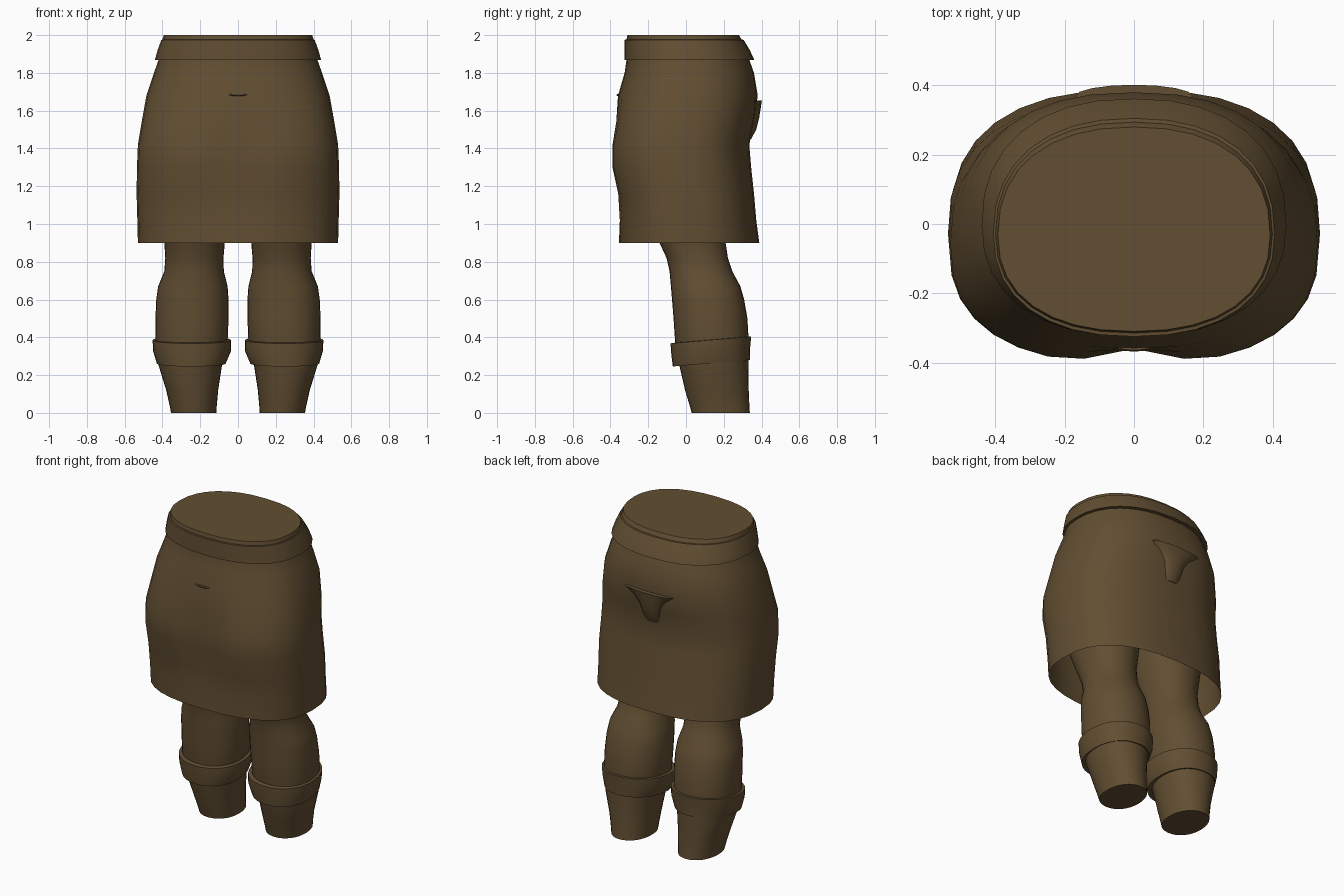
import bpy, bmesh, math

if "Cube" in bpy.data.objects:
    bpy.data.objects.remove(bpy.data.objects["Cube"])

brown = bpy.data.materials.new("dark brown cloth")
brown.diffuse_color = (0.122, 0.077, 0.032, 1)
brown.use_nodes = True
brown.node_tree.nodes["Principled BSDF"].inputs["Base Color"].default_value = brown.diffuse_color


def ring(z, x0, x1, y0, y1, n=2.0, dip=0.0, tilt=0.0, seg=32):
    """Rounded cross-section between x0..x1 and y0..y1, widest at 45% depth."""
    cx, rx = (x0 + x1) / 2, (x1 - x0) / 2
    cy = y0 + (y1 - y0) * 0.47
    pts = []
    for i in range(seg):
        a = 2 * math.pi * i / seg
        c, s = math.cos(a), math.sin(a)
        x = cx + rx * math.copysign(abs(c) ** (2 / n), c)
        ry = (y1 - cy) if s > 0 else (cy - y0)
        y = cy + ry * math.copysign(abs(s) ** (2 / n), s)
        if s < 0:
            y += dip * math.exp(-((x - cx) / 0.12) ** 2)
        pts.append((x, y, z + tilt * (y - cy)))
    return pts


def loft(name, rings, cap_start=False, cap_end=False, angle=40):
    """Skin a list of equal rings, with optional end caps."""
    bm = bmesh.new()
    rows = [[bm.verts.new(p) for p in r] for r in rings]
    n = len(rows[0])
    for a, b in zip(rows, rows[1:]):
        for i in range(n):
            j = (i + 1) % n
            bm.faces.new((a[i], a[j], b[j], b[i]))
    if cap_start:
        bm.faces.new(rows[0][::-1])
    if cap_end:
        bm.faces.new(rows[-1])
    me = bpy.data.meshes.new(name)
    bm.to_mesh(me)
    bm.free()
    me.materials.append(brown)
    ob = bpy.data.objects.new(name, me)
    bpy.context.collection.objects.link(ob)
    bpy.ops.object.select_all(action='DESELECT')
    ob.select_set(True)
    bpy.context.view_layer.objects.active = ob
    bpy.ops.object.shade_smooth_by_angle(angle=math.radians(angle))
    return ob


# Skirt: z, half width, front y, back y, squareness, front hollow
skirt = [(0.90, .53, -.355, .388, 2.5, 0), (1.02, .533, -.358, .372, 2.5, .01),
         (1.16, .537, -.37, .36, 2.5, .025), (1.30, .535, -.405, .345, 2.5, .045),
         (1.42, .53, -.405, .335, 2.5, .045), (1.54, .51, -.38, .36, 2.5, .02),
         (1.68, .485, -.36, .38, 2.4, 0), (1.80, .445, -.325, .36, 2.35, 0),
         (1.87, .42, -.315, .335, 2.3, 0), (1.975, .40, -.315, .295, 2.3, 0),
         (2.00, .393, -.31, .28, 2.3, 0)]
loft("skirt", [ring(z, -w, w, f, b, n, d) for z, w, f, b, n, d in skirt], cap_end=True)

# Waistband flaring downward, returning under to the skirt
band = [(1.87, .415, -.31, .33), (1.868, .440, -.325, .362), (1.92, .426, -.325, .338),
        (1.975, .406, -.325, .305), (1.977, .395, -.31, .29)]
loft("waistband", [ring(z, -w, w, f, b, 2.3) for z, w, f, b in band])

# Legs and tilted boot cuffs, mirrored by side
leg = [(0.0, .115, .355, .03, .338), (0.03, .113, .36, .022, .336), (0.12, .105, .38, -.005, .332),
       (0.25, .085, .42, -.035, .33), (0.38, .055, .438, -.058, .332), (0.50, .05, .437, -.066, .325),
       (0.60, .05, .433, -.074, .308), (0.67, .055, .423, -.08, .288), (0.75, .075, .39, -.087, .245),
       (0.82, .077, .385, -.103, .222), (0.90, .07, .39, -.14, .21), (1.05, .04, .42, -.20, .22),
       (1.30, .02, .45, -.28, .26)]
cuff = [(0.265, .085, .415, -.04, .325), (0.262, .065, .43, -.07, .338), (0.33, .036, .45, -.078, .340),
        (0.385, .037, .452, -.082, .345), (0.388, .06, .43, -.05, .325)]
for side, s in (("right", 1), ("left", -1)):
    for label, rows, tilt in (("leg", leg, 0), ("boot_cuff", cuff, .085)):
        rings = []
        for z, x0, x1, y0, y1 in rows:
            r = ring(z, x0, x1, y0, y1, 2.15, 0, tilt)
            rings.append(r if s > 0 else [(-x, y, zz) for x, y, zz in r[::-1]])
        loft(f"{side}_{label}", rings, cap_start=label == "leg")

# Tail flap: a small wedge at the rear, wide above and narrow below
flap = [(1.45, .05, .31, .345), (1.50, .06, .31, .372), (1.56, .075, .32, .387),
        (1.61, .11, .33, .395), (1.655, .17, .34, .402)]
loft("tail_flap", [ring(z, -w, w, f, b, 2, seg=16) for z, w, f, b in flap], True, True)

# Small fold at the front of the skirt
fold = [(1.678, .03, -.366, -.34), (1.683, .05, -.368, -.34), (1.688, .045, -.364, -.34)]
loft("front_fold", [ring(z, -w, w, f, b, 2.5, seg=12) for z, w, f, b in fold], True, True)
